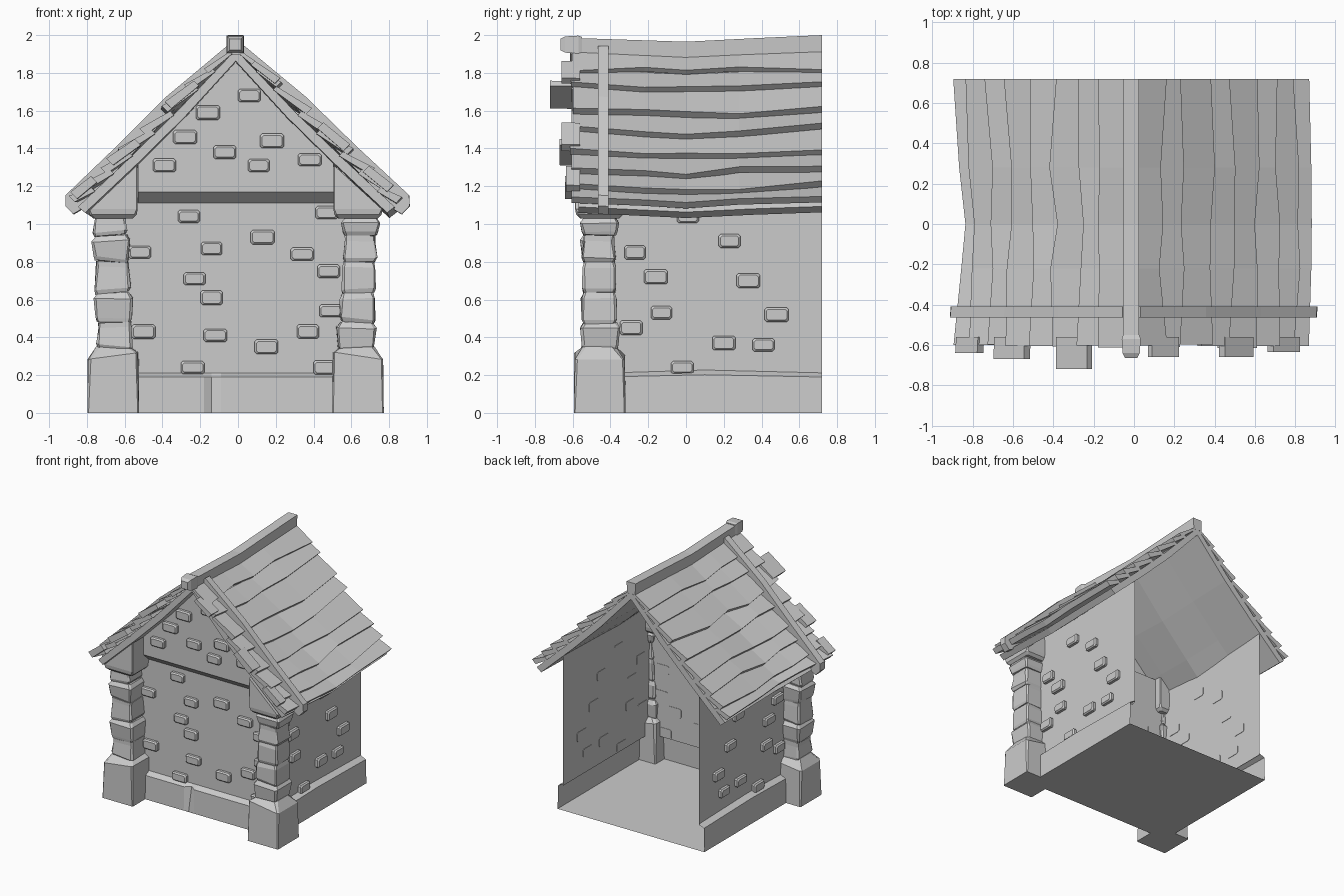
import bpy, bmesh, random
from mathutils import Vector

if "Cube" in bpy.data.objects:
    bpy.data.objects.remove(bpy.data.objects["Cube"])
random.seed(4)
CX = -0.013            # middle line of the masonry
HW, FY, BY = 0.605, -0.385, 0.72   # wall half width, front wall y, back y


def rnd(a):
    return random.uniform(-a, a)


def build(name, lofts, caps=True, closed=True):
    """One object from several lofts; each loft is a list of point rings."""
    bm = bmesh.new()
    for rings in lofts:
        vs = [[bm.verts.new(p) for p in r] for r in rings]
        n = len(vs[0])
        for a, b in zip(vs, vs[1:]):
            for i in range(n if closed else n - 1):
                j = (i + 1) % n
                bm.faces.new((a[i], a[j], b[j], b[i]))
        if caps:
            bm.faces.new(vs[0][::-1])
            bm.faces.new(vs[-1])
    bmesh.ops.recalc_face_normals(bm, faces=bm.faces)
    me = bpy.data.meshes.new(name)
    bm.to_mesh(me)
    bm.free()
    ob = bpy.data.objects.new(name, me)
    bpy.context.collection.objects.link(ob)
    return ob


# Walls: open-backed U of single sheets
def u_path(o, z, dent=0.0, lift=0.0):
    a, b, f = CX - HW - o, CX + HW + o, FY - o
    pts = [(a, BY), (a, .1), (a, f), (-.18, f), (-.14, f + dent), (-.09, f), (.35, f),
           (b, f), (b, .1), (b, BY)]
    return [(x, y, z + (lift if y == .1 else 0)) for x, y in pts]


build("walls", [[u_path(0, .2), u_path(0, 1.3)]], caps=False, closed=False)
build("plinth", [[u_path(0, .212, 0, .015), u_path(.045, .19, .04, .012), u_path(.05, 0, .005)]],
      caps=False, closed=False)
build("floor", [[[(CX - HW - .05, FY - .05, 0), (CX + HW + .05, FY - .05, 0)],
                 [(CX - HW - .05, BY, 0), (CX + HW + .05, BY, 0)]]], caps=False, closed=False)

# Gable wall with chamfered lower edge jutting out over the front wall
GY = -0.45
build("gable_wall", [[[(-.53, FY, 1.11), (.505, FY, 1.11)],
                      [(-.53, GY, 1.17), (.505, GY, 1.17)],
                      [(-.53, GY, 1.25), (.505, GY, 1.25)],
                      [(-.53, GY, 1.33), (.505, GY, 1.33)],
                      [(-.28, GY, 1.59), (.26, GY, 1.59)],
                      [(-.02, GY, 1.88), (-.01, GY, 1.88)]]], caps=False, closed=False)


# Raised bricks, chamfered corners
def brick(place, u, v):
    w, h = .06 + rnd(.004), .036 + rnd(.003)
    rings = []
    for d, k in ((-.003, 0), (.02, 0), (.03, .009)):
        a, b, c = w - k, h - k, .01
        o = [(-a + c, -b), (a - c, -b), (a, -b + c), (a, b - c),
             (a - c, b), (-a + c, b), (-a, b - c), (-a, -b + c)]
        rings.append([place(u + p, v + q, d) for p, q in o])
    return rings


front = [(-.26, 1.04), (-.52, .85), (-.14, .87), (.13, .93), (.34, .84), (.48, .75),
         (-.23, .71), (-.14, .61), (-.5, .43), (-.12, .41), (.37, .43), (.15, .35),
         (-.24, .24), (.46, .24), (.47, 1.06), (.49, .54)]
gable = [(-.16, 1.59), (.06, 1.68), (-.28, 1.46), (.18, 1.44), (-.07, 1.38),
         (-.39, 1.31), (.11, 1.31), (.38, 1.34)]
side = [(.01, 1.04), (.23, .91), (-.27, .85), (-.16, .72), (.33, .7), (-.13, .53),
        (.48, .52), (-.29, .45), (.2, .37), (.41, .36), (-.02, .24)]
build("front_bricks", [brick(lambda u, v, d: (u, FY - d, v), *b) for b in front])
build("gable_bricks", [brick(lambda u, v, d: (u, GY - d, v), *b) for b in gable])
for nm, s in (("left", -1), ("right", 1)):
    build(nm + "_wall_bricks",
          [brick(lambda u, v, d: (CX + s * (HW + d), u, v), *b) for b in side])


# Corner pillars: foot, stacked rough stones, capital
def ring(x, y, z, h, c=.25, jit=0.0, tilt=0.0):
    k = h * (1 - c)
    o = [(-k, -h), (k, -h), (h, -k), (h, k), (k, h), (-k, h), (-h, k), (-h, -k)]
    return [(x + p + rnd(jit), y + q + rnd(jit), z + tilt * p + rnd(jit)) for p, q in o]


for nm, s in (("left", -1), ("right", 1)):
    px, py = CX + s * .648, -.457
    build(nm + "_pillar_foot", [[ring(px, py, 0, .137, .05), ring(px, py, .3, .133, .1, .004, -s * .15),
                                 ring(px, py, .35, .085, .2, .004)]])
    stones, zs = [], [.335, .48, .635, .8, .94, 1.035]
    for i, (a, b) in enumerate(zip(zs, zs[1:])):
        x, y, t = px + s * (.006 * i - .008), py + rnd(.006), rnd(.1)
        h = .093 + rnd(.004)
        stones.append([ring(x, y, a, h - .008, .12, .003, t), ring(x, y, a + .02, h, .12, .004, t),
                       ring(x, y, b - .03, h + rnd(.012), .12, .004, -t * .5),
                       ring(x, y, b, h - .01, .12, .003, -t * .5)])
    build(nm + "_pillar_stones", stones)
    rings = [ring(px, py, 1.03, .105, .1), ring(px, py, 1.05, .125, .1), ring(px, py, 1.08, .13, .04),
             ring(px, py, 1.19, .128, .04, 0, -s * .95)]
    build(nm + "_pillar_capital", [rings])

# Roof surface: bent slope line with normal offset and a sag half way along y
CURVE = [(0, 1.925), (.31, 1.6), (.56, 1.355), (.87, 1.065)]


def roof(s, x, n, y):
    i = 0 if x < .31 else 1 if x < .56 else 2
    (x0, z0), (x1, z1) = CURVE[i], CURVE[i + 1]
    z = z0 + (z1 - z0) * (x - x0) / (x1 - x0)
    sag = max(0, 1 - abs(y) / .62)
    shrink = 1 - sag * (.07 if s < 0 else -.02) * x
    n *= min(1, .55 + x * 1.5)          # layers thin out towards the ridge
    return Vector((-.012 + s * (x + n * .69) * shrink, y, z + n * .72 - .03 * sag))


edges = [.02, .11, .2, .33, .43, .55, .65, .75, .825]
stub_sets = {-1: [(.19, .32, -.72), (.5, .63, -.67), (.72, .82, -.64)],
             1: [(.08, .19, -.66), (.42, .55, -.66), (.66, .78, -.635)]}
for nm, s in (("left", -1), ("right", 1)):
    # smooth deck under the boards
    xs = [0, .31, .56, .84]
    build(nm + "_roof_deck", [[[roof(s, x, 0, y) for x in xs] +
                               [roof(s, x - .005, -.05, y) if x else
                                roof(s, 0, 0, y) - Vector((0, 0, .06)) for x in reversed(xs)]
                               for y in (-.57, -.3, 0, .35, BY)]])
    # overlapping boards running front to back
    boards = []
    for x0, x1 in zip(edges, edges[1:]):
        rings, yf = [], -.605 + rnd(.01)
        for y in (yf, -.22, 0, .28, BY):
            j, l = rnd(.02), rnd(.008)
            e = min(x1 + .014 + j, .835)
            rings.append([roof(s, x0, -.005, y), roof(s, e, .028 + l, y),
                          roof(s, e, .072 + l, y), roof(s, x0, .025, y)])
        boards.append(rings)
    build(nm + "_roof_boards", boards)
    # short loose board ends poking out at the front
    stubs = []
    for a, b, yf in stub_sets[s]:
        t = rnd(.012)
        stubs.append([[roof(s, a, .01 + t, y), roof(s, b, .03, y), roof(s, b, .08, y),
                       roof(s, a, .055 + t, y)] for y in (yf, -.56)])
    build(nm + "_board_stubs", stubs)
    # batten laid over the boards with a blunt end at the eave
    build(nm + "_roof_batten", [[[roof(s, x, lo, -.465), roof(s, x, lo, -.41),
                                  roof(s, x, hi, -.41), roof(s, x, hi, -.465)]
                                 for x, lo, hi in ((.01, .03, .09), (.3, .02, .1), (.57, .01, .1),
                                                   (.78, 0, .1), (.845, -.01, .1), (.875, 0, .06))]])

# Ridge beam with a squared knob at the front
build("ridge_beam", [[[(-.05, y, z - .09), (.022, y, z - .09), (.026, y, z), (-.054, y, z)]
                      for y, z in ((-.6, 1.985), (-.3, 1.975), (0, 1.965), (.35, 1.983), (BY, 2.0))]])
build("ridge_knob", [[[(-.014 + p * h, y, 1.95 + q * h) for p, q in ((-1, -1), (1, -1), (1, 1), (-1, 1))]
                      for y, h in ((-.665, .03), (-.64, .043), (-.57, .047), (-.55, .04))]])
